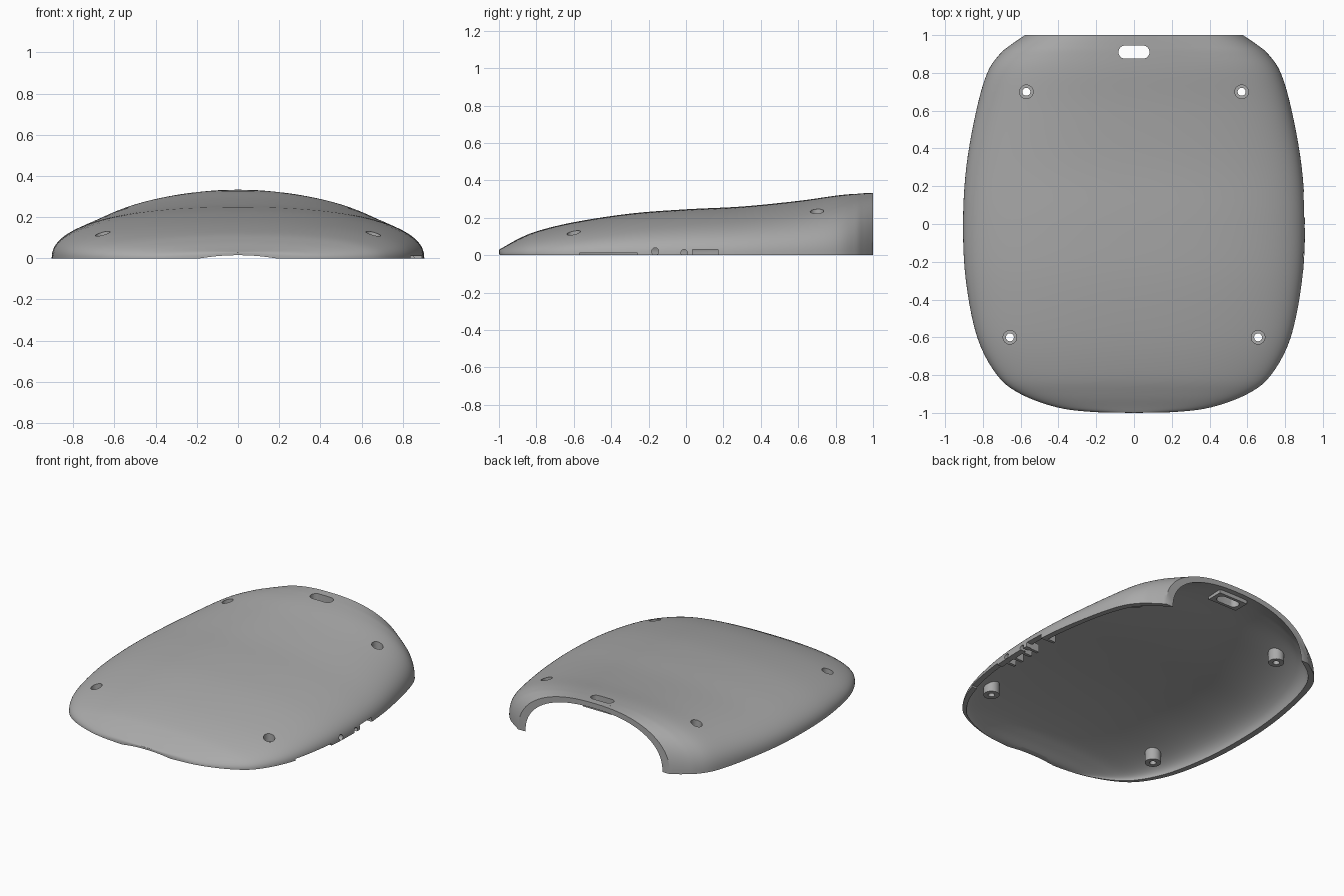
import bpy, bmesh, math
from mathutils import Vector

if "Cube" in bpy.data.objects:
    bpy.data.objects.remove(bpy.data.objects["Cube"])

grey = bpy.data.materials.new("plain_grey")
grey.use_nodes = True
grey.diffuse_color = (0.4, 0.4, 0.4, 1)
grey.node_tree.nodes["Principled BSDF"].inputs["Base Color"].default_value = grey.diffuse_color


def new_object(name, bm):
    bmesh.ops.recalc_face_normals(bm, faces=bm.faces)
    mesh = bpy.data.meshes.new(name)
    bm.to_mesh(mesh)
    bm.free()
    obj = bpy.data.objects.new(name, mesh)
    bpy.context.collection.objects.link(obj)
    mesh.materials.append(grey)
    return obj


def prism(name, outline, low, high, axis):
    """Extrude a closed 2D outline between low and high along an axis."""
    place = {"x": lambda p, d: (d, p[0], p[1]),
             "y": lambda p, d: (p[0], d, p[1]),
             "z": lambda p, d: (p[0], p[1], d)}[axis]
    bm = bmesh.new()
    ends = [[bm.verts.new(place(p, d)) for p in outline] for d in (low, high)]
    for ring in ends:
        bm.faces.new(ring)
    for i in range(len(outline)):
        j = (i + 1) % len(outline)
        bm.faces.new((ends[0][i], ends[0][j], ends[1][j], ends[1][i]))
    return new_object(name, bm)


def stadium(cx, cy, radius, half_straight=0, steps=32):
    """Circle, or rounded slot when half_straight is set."""
    points = []
    for i in range(steps):
        a = math.tau * (i + 0.5) / steps
        shift = math.copysign(half_straight, math.cos(a))
        points.append((cx + shift + radius * math.cos(a), cy + radius * math.sin(a)))
    return points


def rectangle(x0, x1, y0, y1):
    return [(x0, y0), (x1, y0), (x1, y1), (x0, y1)]


# Stations along the length: y, half width, crown height
stations = [Vector(s) for s in (
    (-1, 0, .028), (-.995, .22, .032), (-.97, .41, .046), (-.9, .6, .085),
    (-.8, .725, .127), (-.6, .83, .176), (-.3, .89, .222), (0, .905, .245),
    (.3, .888, .26), (.6, .835, .29), (.8, .777, .318), (.9, .71, .328),
    (.95, .65, .331), (1, .577, .333))]


def inner_station(s):
    y, w, h = s
    flare = max(0, (y - .7) / .3)
    return Vector((min(y, y * .96 if y < 0 else y), w * .955 - .03 * flare, max(h - .035, .006)))


def smooth_path(keys, steps=5):
    """Catmull-Rom interpolation through the stations."""
    padded = [2 * keys[0] - keys[1]] + keys + [2 * keys[-1] - keys[-2]]
    padded[0].y = -keys[1].y
    path = []
    for a, b, c, d in zip(padded, padded[1:], padded[2:], padded[3:]):
        for i in range(steps):
            t = i / steps
            path.append(.5 * (2 * b + (c - a) * t + (2 * a - 5 * b + 4 * c - d) * t ** 2
                              + (3 * b - a - 3 * c + d) * t ** 3))
    return path + [keys[-1]]


def section_power(v):
    return math.copysign(abs(v) ** (2 / 2.3), v)


def dome(name, keys, skirt=0, count=64):
    """Loft superelliptic arches into a closed dome."""
    bm = bmesh.new()
    rings = []
    for y, w, h in smooth_path(keys):
        arch = []
        for k in range(count + 1):
            a = math.pi * k / count
            arch.append((w * section_power(math.cos(a)), y, h * section_power(math.sin(a))))
        if skirt:
            arch = [(w, y, -skirt)] + arch + [(-w, y, -skirt)]
        rings.append([bm.verts.new(p) for p in arch])
    for r, s in zip(rings, rings[1:]):
        for i in range(len(r)):
            j = (i + 1) % len(r)
            bm.faces.new((r[i], r[j], s[j], s[i]))
    bm.faces.new(rings[-1])
    bmesh.ops.remove_doubles(bm, verts=bm.verts, dist=1e-5)
    return new_object(name, bm)


def combine(obj, other, operation):
    mod = obj.modifiers.new(operation, "BOOLEAN")
    mod.operation, mod.object, mod.solver = operation, other, "EXACT"
    bpy.context.view_layer.objects.active = obj
    bpy.ops.object.modifier_apply(modifier=mod.name)


shell = dome("shell", stations)
outer = dome("outer_limit", stations)
inner_keys = [inner_station(s) for s in stations]
inner_keys.append(2 * inner_keys[-1] - inner_keys[-2])
inner = dome("inner_cavity", inner_keys, skirt=.05)
combine(shell, inner, "DIFFERENCE")
parts, helpers, cutters = [shell], [outer, inner], []

# Screw bosses with a counterbore and a through hole
for side, label in ((1, "left"), (-1, "right")):
    for end, x, y, z in (("rear", .57, .7, .235), ("front", .657, -.6, .122)):
        x *= side
        boss = prism(f"{end}_{label}_screw_boss", stadium(x, y, .05), z - .1, z + .1, "z")
        combine(boss, outer, "INTERSECT")
        bores = [prism("counterbore", stadium(x, y, .036), z - .045, .5, "z"),
                 prism("screw_hole", stadium(x, y, .021), -.1, .5, "z")]
        for bore in bores:
            combine(boss, bore, "DIFFERENCE")
        parts.append(boss)
        cutters += bores

# Rear strap slot and its collar
slot = prism("strap_slot", stadium(0, .91, .035, .047), -.1, .5, "z")
collar = prism("slot_collar", rectangle(-.11, .11, .855, .965), .27, .4, "z")
combine(collar, outer, "INTERSECT")
combine(collar, slot, "DIFFERENCE")
parts.append(collar)
cutters.append(slot)

# Port openings in the left wall
ports = [prism("round_port", stadium(-.165, .02, .019), .7, 1, "x"),
         prism("small_port", stadium(-.01, .013, .017), .7, 1, "x"),
         prism("wide_port", rectangle(.035, .17, -.05, .03), .7, 1, "x"),
         prism("long_port", rectangle(-.57, -.26, -.05, .012), .7, 1, "x")]
cutters += ports

# Small guide ribs inside, beside the ports
for i, y in enumerate((-.2, -.13, -.045, .02, .18)):
    rib = prism(f"port_rib_{i + 1}", rectangle(y - .01, y + .01, 0, .055), .8, .95, "x")
    combine(rib, outer, "INTERSECT")
    for port in ports:
        combine(rib, port, "DIFFERENCE")
    parts.append(rib)

# Shallow finger relief under the front lip
cutters.append(prism("front_relief", stadium(0, -1.105, 1.12, 0, 256), -1.1, -.9, "y"))

for cutter in cutters:
    combine(shell, cutter, "DIFFERENCE")
for helper in helpers + cutters:
    bpy.data.objects.remove(helper)

bpy.ops.object.select_all(action="DESELECT")
for part in parts:
    part.select_set(True)
bpy.context.view_layer.objects.active = shell
bpy.ops.object.shade_smooth_by_angle(angle=math.radians(35))
